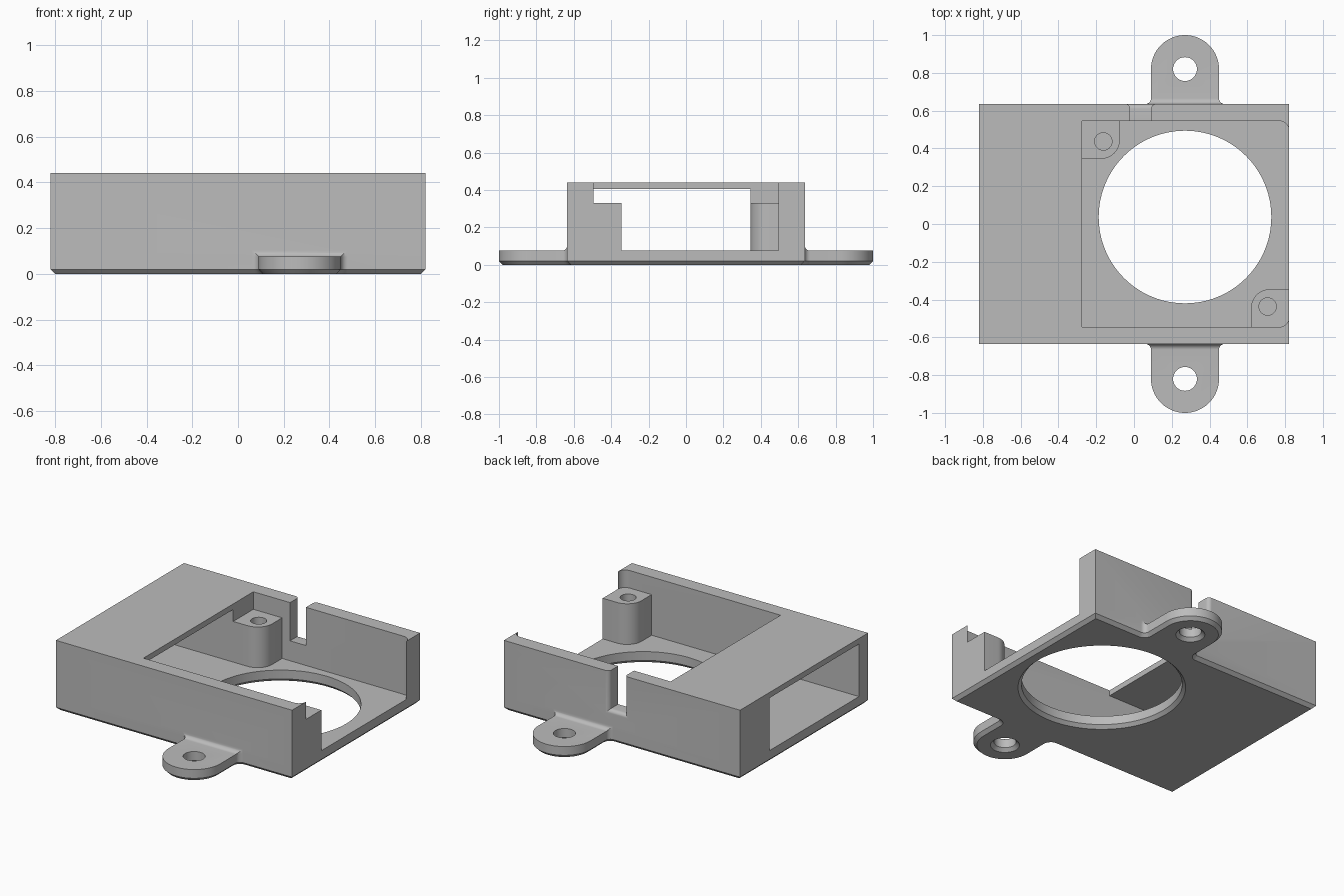
import bpy, bmesh, math

cube = bpy.data.objects.get("Cube")
if cube:
    bpy.data.objects.remove(cube, do_unlink=True)

# Main dimensions
HX, HY, HEIGHT, FLOOR = 0.82, 0.635, 0.44, 0.075
POCKET_X, POCKET_Y, POST_Y = -0.275, 0.545, 0.345
TAB_X, TAB_Y, TAB_R, ROOT = 0.27, 0.82, 0.18, 0.03
CHAMFER = 0.02

grey = bpy.data.materials.new("plain grey")
grey.use_nodes = True
colour = (0.5, 0.5, 0.5, 1)
grey.diffuse_color = colour
grey.node_tree.nodes["Principled BSDF"].inputs["Base Color"].default_value = colour


def loft(name, rings, chamfer=0):
    """Closed solid through equal-sized rings of points."""
    bm = bmesh.new()
    loops = [[bm.verts.new(p) for p in ring] for ring in rings]
    n = len(loops[0])
    for a, b in zip(loops, loops[1:]):
        for i in range(n):
            j = (i + 1) % n
            bm.faces.new((a[i], a[j], b[j], b[i]))
    bottom = bm.faces.new(loops[0])
    bm.faces.new(loops[-1])
    bmesh.ops.recalc_face_normals(bm, faces=bm.faces)
    if chamfer:
        bmesh.ops.bevel(bm, geom=list(bottom.edges), offset=chamfer,
                        segments=1, profile=0.5, affect='EDGES')
    mesh = bpy.data.meshes.new(name)
    bm.to_mesh(mesh)
    bm.free()
    mesh.materials.append(grey)
    ob = bpy.data.objects.new(name, mesh)
    bpy.context.collection.objects.link(ob)
    return ob


def prism(name, outline, z0, z1, chamfer=0):
    return loft(name, [[(x, y, z) for x, y in outline] for z in (z0, z1)], chamfer)


def rect(x0, x1, y0, y1):
    return [(x0, y0), (x1, y0), (x1, y1), (x0, y1)]


def arc(cx, cy, r, a0, a1, steps):
    angles = [math.radians(a0 + (a1 - a0) * i / steps) for i in range(steps + 1)]
    return [(cx + r * math.cos(a), cy + r * math.sin(a)) for a in angles]


def hole(name, x, y, r, levels, steps=64):
    """Round cutter; levels are (height, extra radius)."""
    return loft(name, [[(px, py, z) for px, py in arc(x, y, r + e, 0, 360, steps)[:-1]]
                       for z, e in levels])


def combine(target, tool, operation):
    mod = target.modifiers.new(operation.lower(), 'BOOLEAN')
    mod.operation, mod.solver, mod.object = operation, 'EXACT', tool
    bpy.context.view_layer.objects.active = target
    bpy.ops.object.modifier_apply(modifier=mod.name)
    bpy.data.objects.remove(tool, do_unlink=True)


# Base plate with two rounded mounting tabs
half = ([(HX, HY)]
        + arc(TAB_X + TAB_R + ROOT, HY + ROOT, ROOT, 270, 180, 6)
        + arc(TAB_X, TAB_Y, TAB_R, 0, 180, 32)
        + arc(TAB_X - TAB_R - ROOT, HY + ROOT, ROOT, 0, -90, 6)
        + [(-HX, HY)])
outline = half + [(x, -y) for x, y in reversed(half)]
housing = prism("fan_housing", outline, 0, FLOOR, CHAMFER)

# Box body
combine(housing, prism("body", rect(-HX, HX, -HY, HY), 0.03, HEIGHT), 'UNION')

# Open fan pocket, rounded where it meets the open end
edge = [(POCKET_X, -POCKET_Y)] + arc(HX - 0.05, -POCKET_Y + 0.05, 0.05, -90, 0, 8) \
    + [(HX + 0.1, -POCKET_Y + 0.05)]
pocket = edge + [(x, -y) for x, y in reversed(edge)]
combine(housing, prism("pocket", pocket, FLOOR, HEIGHT + 0.1), 'DIFFERENCE')

# Air duct under the roof
combine(housing, prism("duct", rect(-HX - 0.1, POCKET_X + 0.01, -POCKET_Y, POST_Y),
                       FLOOR, 0.405), 'DIFFERENCE')

# Fan opening
through = [(-0.01, CHAMFER + 0.01), (CHAMFER, 0), (0.2, 0)]
combine(housing, hole("fan_opening", TAB_X, 0.037, 0.457, through, 96), 'DIFFERENCE')

# Cable notch in the back wall, flared on its outer edge
flare = 0.025
sections = [(POCKET_Y - 0.02, 0), (HY - flare, 0)]
sections += [(HY - flare + flare * math.sin(a), flare * (1 - math.cos(a)))
             for a in (math.radians(15 * i) for i in range(1, 7))]
sections.append((HY + 0.05, flare))
rings = [[(-0.02 - e, y, 0.2 - e), (0.09 + e, y, 0.2 - e),
          (0.09 + e, y, HEIGHT + 0.1), (-0.02 - e, y, HEIGHT + 0.1)]
         for y, e in sections]
combine(housing, loft("cable_notch", rings), 'DIFFERENCE')

# Screw posts in opposite corners
middle = (POCKET_X + HX) / 2
for s in (1, -1):
    side, reach = POCKET_X, POCKET_Y + 0.03
    post = ([(side, reach), (side, POST_Y)]
            + arc(side + 0.1, POST_Y + 0.1, 0.1, -90, 0, 12)
            + [(side + 0.2, reach)])
    post = [(middle + s * (x - middle), s * y) for x, y in post]
    combine(housing, prism("screw_post", post, 0.05, 0.33), 'UNION')
    combine(housing, hole("screw_hole", middle - s * 0.435, s * 0.437, 0.046,
                          [(0.1, 0), (0.4, 0)], 32), 'DIFFERENCE')

# Tab coves against the walls and tab holes
for s in (1, -1):
    rings = []
    for i in range(-1, 9):
        a = math.radians(max(i, 0) * 90 / 8)
        d = ROOT * (1 - math.cos(a))
        rise = ROOT * (1 - math.sin(a))
        w = TAB_R + rise - 0.001
        y = s * (HY + (d if i >= 0 else -0.02))
        rings.append([(TAB_X - w, y, FLOOR - 0.01), (TAB_X + w, y, FLOOR - 0.01),
                      (TAB_X + w, y, FLOOR + rise), (TAB_X - w, y, FLOOR + rise)])
    combine(housing, loft("tab_cove", rings), 'UNION')
    combine(housing, hole("tab_hole", TAB_X, s * TAB_Y, 0.063, through, 40), 'DIFFERENCE')

# Smooth round walls, keep edges crisp
bpy.ops.object.select_all(action='DESELECT')
housing.select_set(True)
bpy.context.view_layer.objects.active = housing
bpy.ops.object.shade_smooth_by_angle(angle=math.radians(25))
